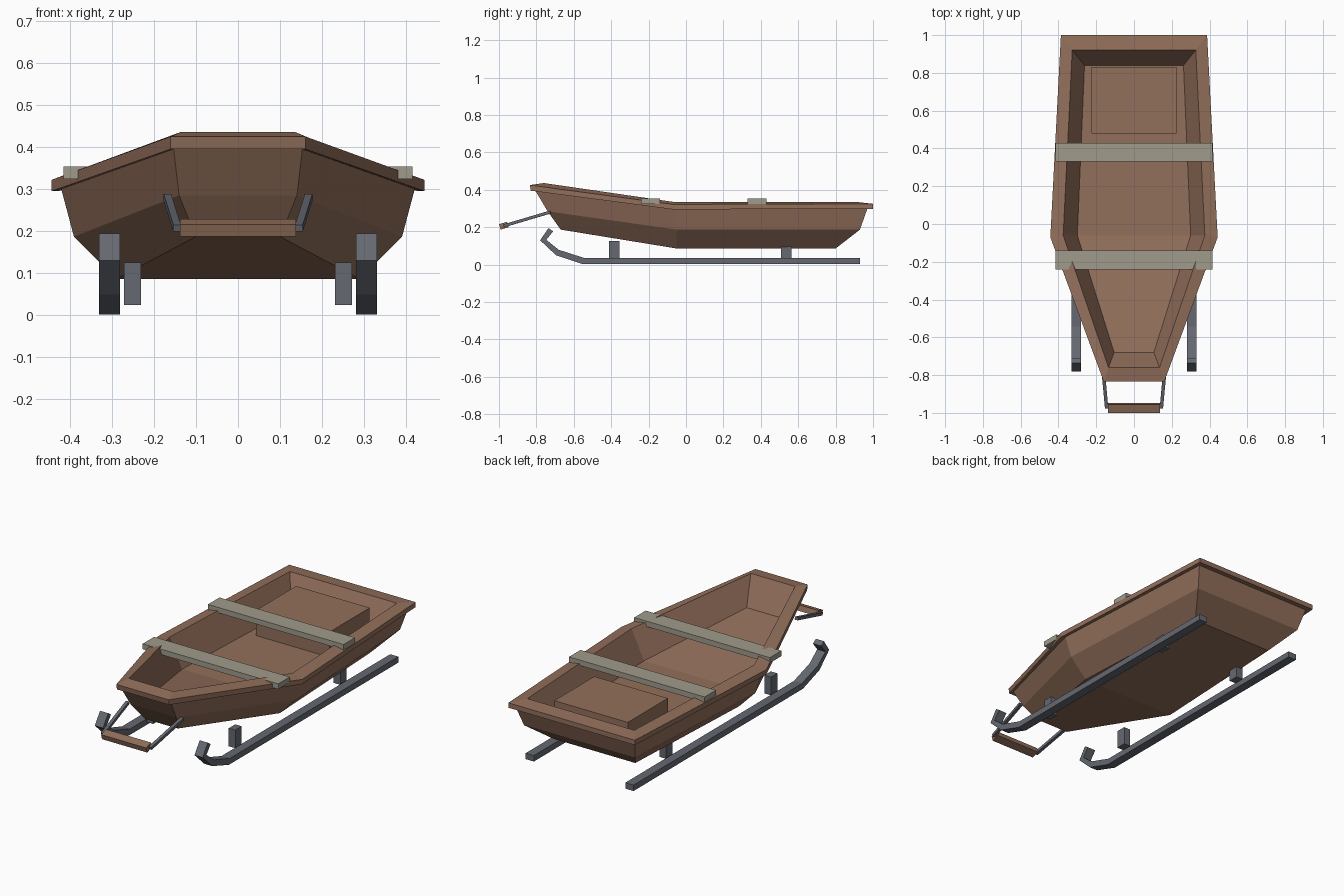
import bpy, bmesh, math
from mathutils import Vector

cube = bpy.data.objects.get("Cube")
if cube:
    bpy.data.objects.remove(cube, do_unlink=True)


def make_material(name, rgb):
    mat = bpy.data.materials.new(name)
    mat.use_nodes = True
    mat.diffuse_color = (*rgb, 1)
    mat.node_tree.nodes["Principled BSDF"].inputs["Base Color"].default_value = (*rgb, 1)
    return mat


BROWN = make_material("brown wood", (0.29, 0.16, 0.105))
BEIGE = make_material("weathered beige", (0.35, 0.33, 0.26))
STEEL = make_material("dark steel", (0.13, 0.14, 0.165))


def finish(name, bm, mat):
    bmesh.ops.recalc_face_normals(bm, faces=bm.faces)
    mesh = bpy.data.meshes.new(name)
    bm.to_mesh(mesh)
    bm.free()
    mesh.materials.append(mat)
    obj = bpy.data.objects.new(name, mesh)
    bpy.context.collection.objects.link(obj)
    return obj


def box(name, center, size, mat, tilt=0):
    bm = bmesh.new()
    bmesh.ops.create_cube(bm, size=1)
    bmesh.ops.scale(bm, vec=size, verts=bm.verts)
    obj = finish(name, bm, mat)
    obj.location = center
    obj.rotation_euler.x = tilt
    return obj


def extrude_profile(name, points, x0, x1, mat):
    """Side profile of (y, z) points given thickness along x."""
    bm = bmesh.new()
    face = bm.faces.new([bm.verts.new((x0, y, z)) for y, z in points])
    new = bmesh.ops.extrude_face_region(bm, geom=[face])["geom"]
    bmesh.ops.translate(bm, vec=(x1 - x0, 0, 0),
                        verts=[v for v in new if isinstance(v, bmesh.types.BMVert)])
    return finish(name, bm, mat)


# Hull: rings from the keel, over the rim, down to the inner floor.
# Each ring has a bow, a middle and a stern corner, mirrored across x.
RINGS = [
    [(0.10, -0.67, 0.187), (0.29, -0.05, 0.086), (0.25, 0.80, 0.086)],
    [(0.14, -0.74, 0.285), (0.39, -0.05, 0.187), (0.34, 0.93, 0.187)],
    [(0.153, -0.805, 0.395), (0.42, -0.06, 0.30), (0.365, 0.97, 0.30)],
    [(0.16, -0.83, 0.395), (0.443, -0.07, 0.295), (0.387, 1.0, 0.298)],
    [(0.16, -0.835, 0.425), (0.443, -0.07, 0.322), (0.387, 1.0, 0.325)],
    [(0.135, -0.76, 0.436), (0.375, -0.06, 0.334), (0.327, 0.92, 0.334)],
    [(0.105, -0.68, 0.285), (0.30, -0.06, 0.175), (0.262, 0.84, 0.175)],
]
bm = bmesh.new()
loops = []
for half in RINGS:
    full = half + [(-x, y, z) for x, y, z in reversed(half)]
    loops.append([bm.verts.new(p) for p in full])
for low, high in zip(loops, loops[1:]):
    for i in range(6):
        j = (i + 1) % 6
        bm.faces.new((low[i], low[j], high[j], high[i]))
for a, b, c, d, e, f in (loops[0], loops[-1]):
    bm.faces.new((a, b, e, f))
    bm.faces.new((b, c, d, e))
finish("hull", bm, BROWN)

# Seat box and cross planks
box("stern_box", (0, 0.655, 0.243), (0.45, 0.35, 0.145), BROWN)
box("front_plank", (0, -0.19, 0.339), (0.83, 0.10, 0.03), BEIGE)
box("rear_plank", (0, 0.38, 0.339), (0.83, 0.10, 0.03), BEIGE)

# Runners with upturned tips, and their posts
RUNNER = [(0.93, 0.002), (-0.55, 0.002), (-0.695, 0.05), (-0.78, 0.13),
          (-0.735, 0.195), (-0.71, 0.178), (-0.747, 0.132), (-0.68, 0.079),
          (-0.543, 0.035), (0.93, 0.035)]
for side, s in (("left", 1), ("right", -1)):
    extrude_profile(side + "_runner", RUNNER, s * 0.28, s * 0.33, STEEL)
    for end, y in (("front", -0.383), ("rear", 0.535)):
        box(f"{side}_{end}_post", (s * 0.251, y, 0.075), (0.04, 0.056, 0.10), STEEL)

    # Pull bar arm
    start, stop = Vector((s * 0.168, -0.725, 0.281)), Vector((s * 0.145, -0.975, 0.207))
    arm = box(side + "_handle_arm", (start + stop) / 2,
              (0.018, 0.016, (stop - start).length), STEEL)
    arm.rotation_euler = (stop - start).to_track_quat("Z", "Y").to_euler()

# Pull bar grip
box("handle_grip", (0, -0.974, 0.208), (0.276, 0.045, 0.03), BROWN, math.radians(17))
